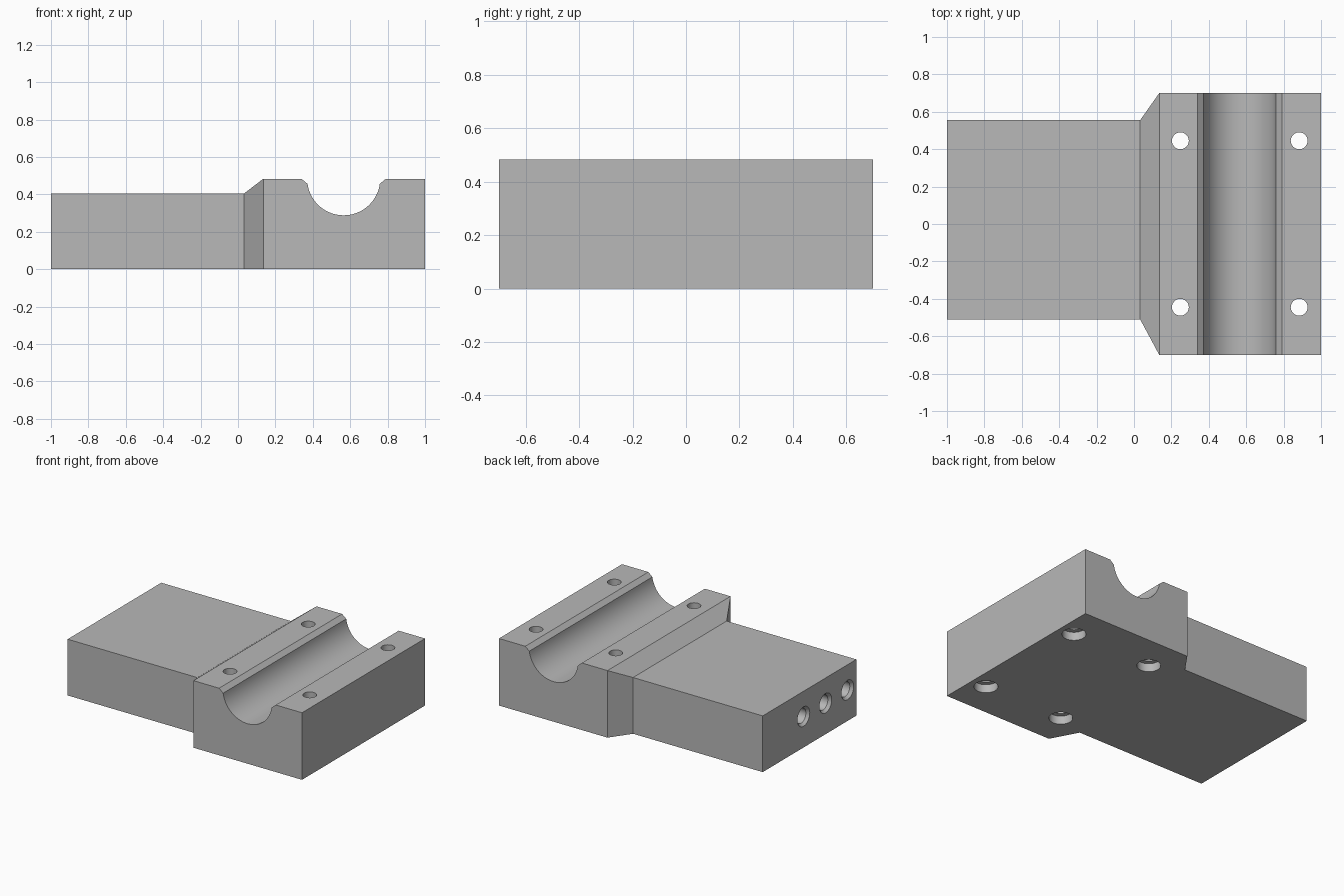
import bpy, bmesh
from math import sin, cos, pi, radians
from mathutils import Vector

cube = bpy.data.objects.get("Cube")
if cube:
    bpy.data.objects.remove(cube, do_unlink=True)

grey = bpy.data.materials.new("plain grey")
grey.use_nodes = True
colour = (0.48, 0.48, 0.48, 1)
grey.diffuse_color = colour
grey.node_tree.nodes["Principled BSDF"].inputs["Base Color"].default_value = colour


def loft(name, rings):
    """Closed solid skinned through rings with equal point counts."""
    bm = bmesh.new()
    loops = [[bm.verts.new(p) for p in ring] for ring in rings]
    n = len(loops[0])
    for a, b in zip(loops, loops[1:]):
        for i in range(n):
            j = (i + 1) % n
            bm.faces.new((a[i], a[j], b[j], b[i]))
    bm.faces.new(loops[0])
    bm.faces.new(loops[-1])
    bmesh.ops.recalc_face_normals(bm, faces=bm.faces)
    mesh = bpy.data.meshes.new(name)
    bm.to_mesh(mesh)
    bm.free()
    mesh.materials.append(grey)
    obj = bpy.data.objects.new(name, mesh)
    bpy.context.collection.objects.link(obj)
    return obj


def stepped_pin(name, origin, axis, steps, sides=40):
    """Turned pin; steps are (distance along axis, radius)."""
    axis = Vector(axis)
    u = axis.orthogonal().normalized()
    v = axis.cross(u)
    turn = [2 * pi * i / sides for i in range(sides)]
    return loft(name, [[Vector(origin) + axis * d + (u * cos(t) + v * sin(t)) * r
                        for t in turn] for d, r in steps])


# Body: narrow shank, flared shoulder and wide clamp block
stations = [(-1, -0.51, 0.555, 0.405), (0.033, -0.51, 0.555, 0.405),
            (0.135, -0.7, 0.7, 0.483), (1, -0.7, 0.7, 0.483)]
body = loft("clamp_block", [[(x, lo, 0), (x, hi, 0), (x, hi, h), (x, lo, h)]
                            for x, lo, hi, h in stations])

# Half-round groove with chamfered lips
cx, top, radius, lip = 0.565, 0.483, 0.195, 8
arc = [radians(180 + lip + (180 - 2 * lip) * i / 40) for i in range(41)]
groove = [(cx + radius * cos(a), top + radius * sin(a)) for a in arc]
groove = [(cx - 0.257, top + 0.027)] + groove + [(cx + 0.257, top + 0.027)]
cutters = [loft("groove_cutter", [[(x, y, z) for x, z in groove] for y in (-0.8, 0.8)])]

# Vertical bolt holes, counterbored underneath
for x in (0.248, 0.883):
    for y in (-0.445, 0.445):
        cutters.append(stepped_pin("bolt_hole_cutter", (x, y, 0), (0, 0, 1),
                                   [(-0.05, 0.078), (0.06, 0.078), (0.06, 0.045), (0.6, 0.045)]))

# Countersunk blind holes in the end of the shank
for y in (0.09, -0.16, -0.41):
    cutters.append(stepped_pin("end_hole_cutter", (-1, y, 0.223), (1, 0, 0),
                               [(-0.05, 0.07), (0, 0.07), (0.02, 0.054), (0.45, 0.054)]))

# Cut everything, then keep only the finished body
for cutter in cutters:
    cutter.hide_render = True
    mod = body.modifiers.new(cutter.name, 'BOOLEAN')
    mod.operation = 'DIFFERENCE'
    mod.solver = 'EXACT'
    mod.object = cutter
bpy.ops.object.select_all(action='DESELECT')
body.select_set(True)
bpy.context.view_layer.objects.active = body
for mod in list(body.modifiers):
    bpy.ops.object.modifier_apply(modifier=mod.name)
for cutter in cutters:
    bpy.data.objects.remove(cutter, do_unlink=True)
bpy.ops.object.shade_smooth_by_angle(angle=radians(25))
